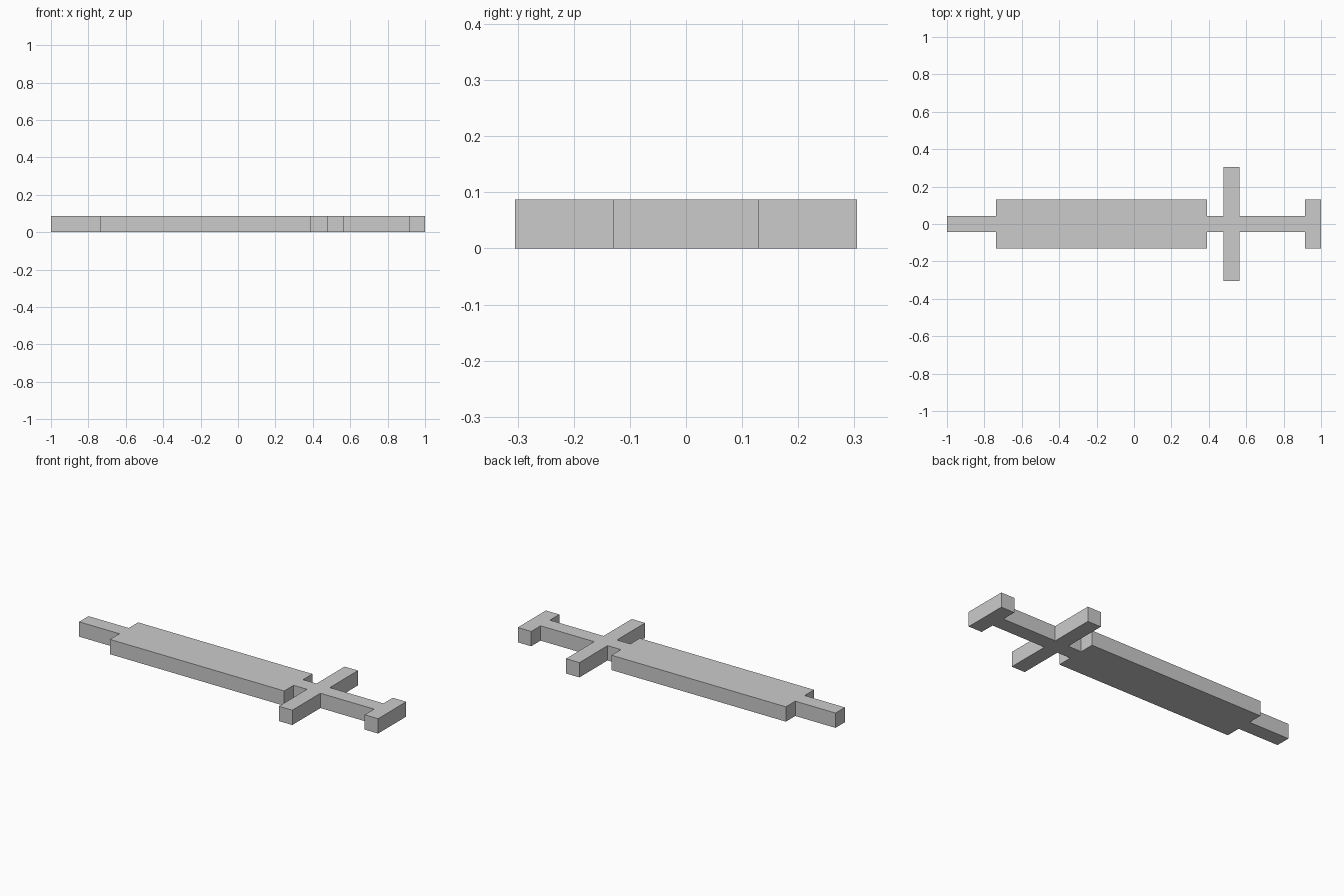
import bpy
import bmesh

if "Cube" in bpy.data.objects:
    bpy.data.objects.remove(bpy.data.objects["Cube"])

U = 2 / 23  # one block of the pixel-style sword

# (length, width) in blocks, from the blade tip to the pommel
SECTIONS = [
    (3, 1),   # tip
    (13, 3),  # blade
    (1, 1),   # neck
    (1, 7),   # crossguard
    (4, 1),   # grip
    (1, 3),   # pommel
]

# Stepped outline of one side, mirrored to close the loop
side = []
x = -1.0
for length, width in SECTIONS:
    y = width * U / 2
    side += [(x, -y), (x + length * U, -y)]
    x += length * U
outline = side + [(px, -py) for px, py in reversed(side)]

# Extrude the outline one block upwards into a closed solid
bm = bmesh.new()
base = bm.faces.new([bm.verts.new((px, py, 0)) for px, py in outline])
top = bmesh.ops.extrude_face_region(bm, geom=[base], use_keep_orig=True)["geom"]
bmesh.ops.translate(bm, vec=(0, 0, U),
                    verts=[v for v in top if isinstance(v, bmesh.types.BMVert)])
bmesh.ops.recalc_face_normals(bm, faces=bm.faces)

mesh = bpy.data.meshes.new("sword")
bm.to_mesh(mesh)
bm.free()
sword = bpy.data.objects.new("sword", mesh)
bpy.context.collection.objects.link(sword)
